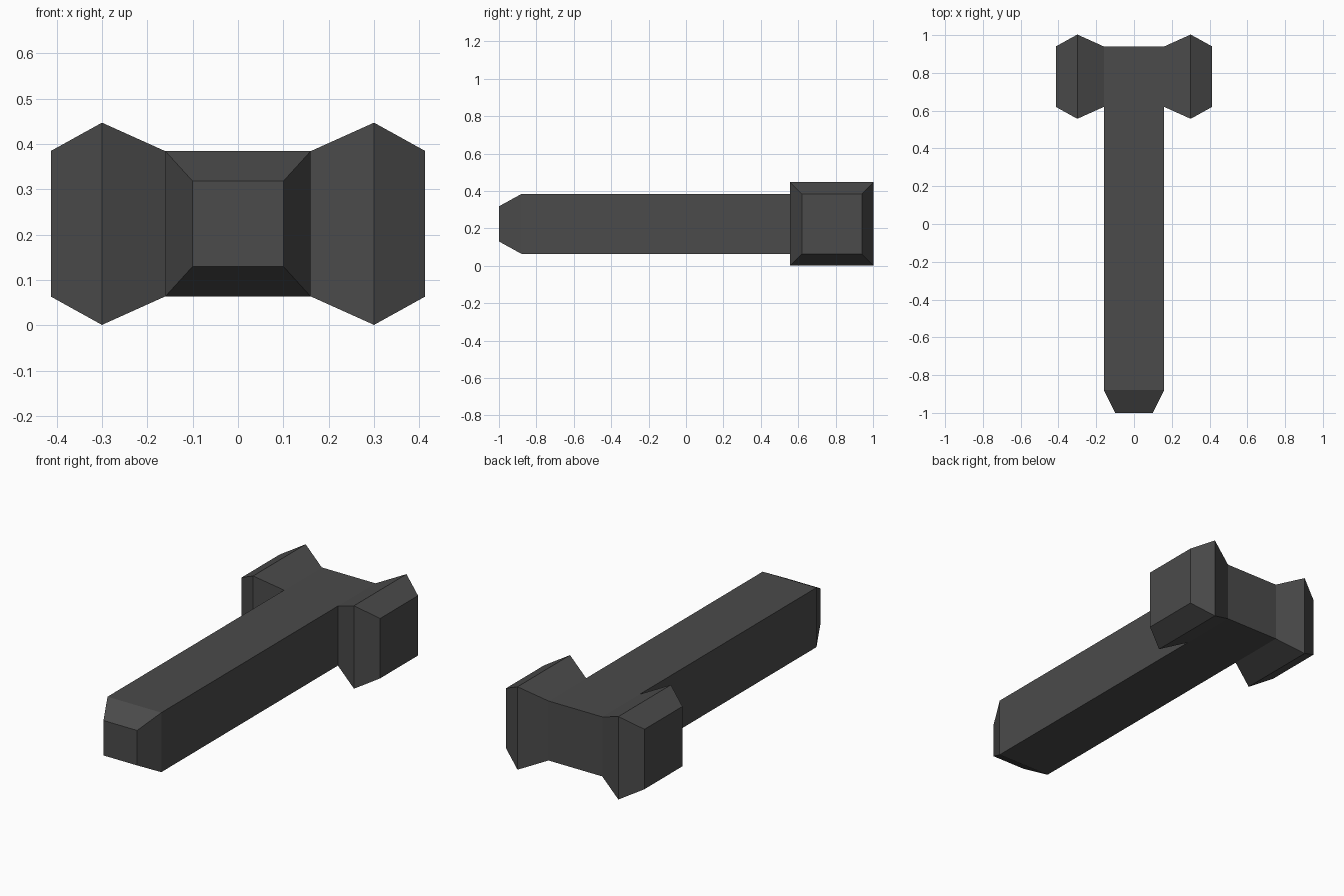
import bpy, bmesh

if "Cube" in bpy.data.objects:
    bpy.data.objects.remove(bpy.data.objects["Cube"])

ZC = 0.224          # mid height of the whole model
YC = 0.78           # centre line of the head

mat = bpy.data.materials.new("dark grey")
mat.diffuse_color = (0.07, 0.07, 0.07, 1)
mat.use_nodes = True
mat.node_tree.nodes["Principled BSDF"].inputs["Base Color"].default_value = mat.diffuse_color

bm = bmesh.new()


def loft(rings, caps):
    """Skin square rings of points; cap the rings whose index is in caps."""
    vs = [[bm.verts.new(p) for p in r] for r in rings]
    for a, b in zip(vs, vs[1:]):
        for i in range(4):
            j = (i + 1) % 4
            bm.faces.new((a[i], a[j], b[j], b[i]))
    for c in caps:
        bm.faces.new(vs[c])


CORNERS = [(-1, -1), (1, -1), (1, 1), (-1, 1)]

# Head: square sections along x, flared then chamfered at both ends
half = [(0.16, 0.16), (0.30, 0.223), (0.412, 0.161)]
stations = [(-x, s) for x, s in reversed(half)] + half
loft([[(x, YC + a * s, ZC + b * s) for a, b in CORNERS] for x, s in stations], (0, -1))

# Open the front of the head's middle section where the handle joins
front = [f for f in bm.faces
         if abs(f.calc_center_median().x) < 0.01 and f.calc_center_median().y < YC - 0.1]
bmesh.ops.delete(bm, geom=front, context='FACES_ONLY')

# Handle: square bar with a tapered butt
bar = [(YC - 0.16, 0.16, 0.16), (-0.88, 0.16, 0.16), (-1.0, 0.10, 0.094)]
loft([[(a * w, y, ZC + b * h) for a, b in CORNERS] for y, w, h in bar], (-1,))

bmesh.ops.remove_doubles(bm, verts=bm.verts[:], dist=0.001)
bmesh.ops.recalc_face_normals(bm, faces=bm.faces[:])

mesh = bpy.data.meshes.new("hammer")
bm.to_mesh(mesh)
bm.free()
mesh.materials.append(mat)
obj = bpy.data.objects.new("hammer", mesh)
bpy.context.collection.objects.link(obj)
